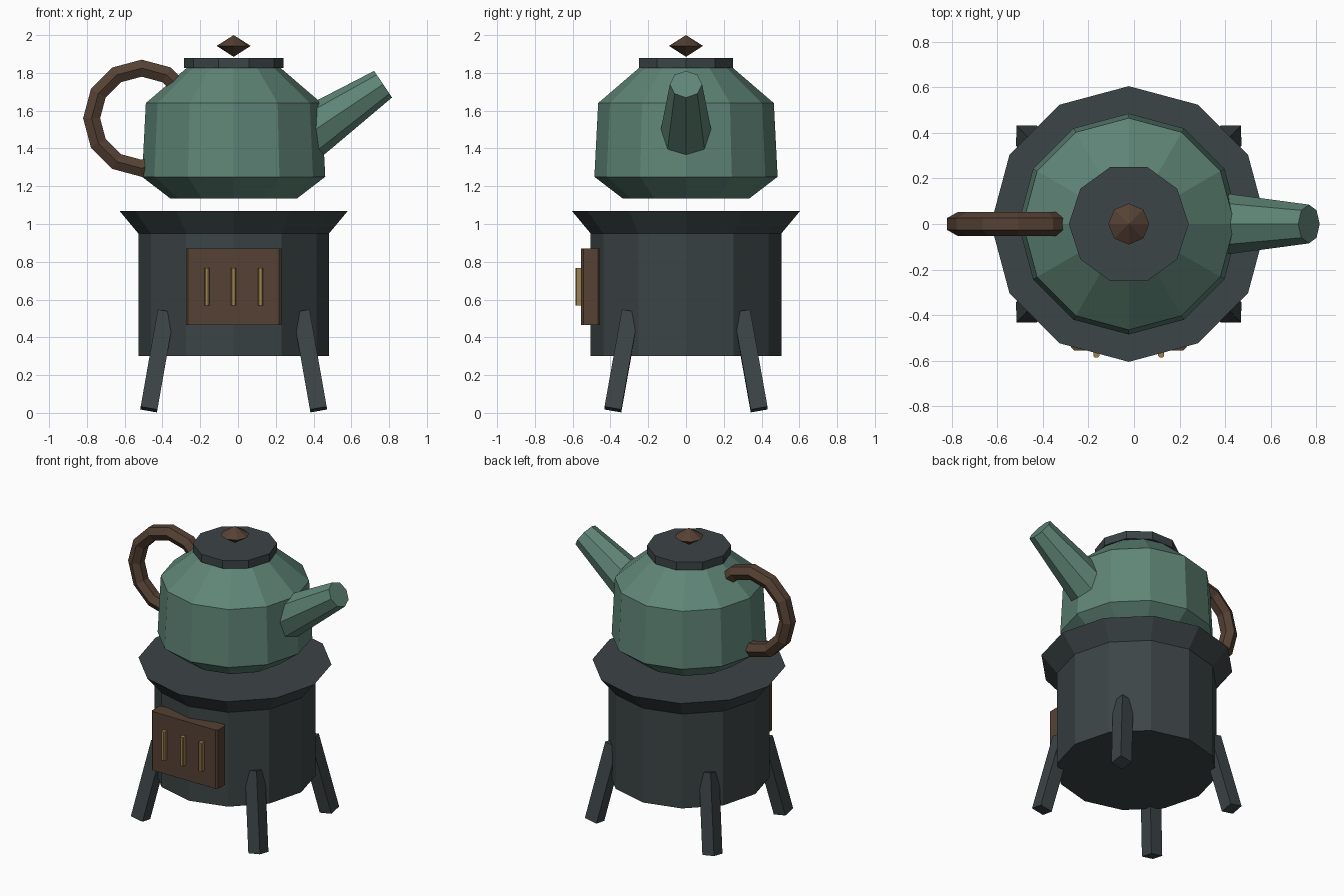
import bpy, bmesh
from math import sin, cos, pi, radians
from mathutils import Vector, Matrix, Euler

if "Cube" in bpy.data.objects:
    bpy.data.objects.remove(bpy.data.objects["Cube"])

CX = -0.023  # shared axis of stove and kettle


def material(name, rgb):
    m = bpy.data.materials.new(name)
    m.diffuse_color = (*rgb, 1)
    m.use_nodes = True
    m.node_tree.nodes["Principled BSDF"].inputs["Base Color"].default_value = m.diffuse_color
    return m


IRON = material("iron", (0.045, 0.058, 0.061))
TEAL = material("teal enamel", (0.115, 0.235, 0.184))
WOOD = material("brown", (0.091, 0.053, 0.034))
BRASS = material("brass", (0.34, 0.22, 0.08))


def finish(name, bm, mat, matrix=None):
    bmesh.ops.recalc_face_normals(bm, faces=bm.faces)
    if matrix:
        bm.transform(matrix)
    mesh = bpy.data.meshes.new(name)
    bm.to_mesh(mesh)
    bm.free()
    mesh.materials.append(mat)
    ob = bpy.data.objects.new(name, mesh)
    bpy.context.collection.objects.link(ob)
    return ob


def bridge(bm, a, b):
    for i in range(len(a)):
        j = (i + 1) % len(a)
        bm.faces.new((a[i], a[j], b[j], b[i]))


def lathe(name, profile, sides, mat, matrix=None):
    """Capped stack of regular polygons from (radius, z) pairs."""
    bm = bmesh.new()
    rings = [[bm.verts.new((r * cos(2 * pi * i / sides), r * sin(2 * pi * i / sides), z))
              for i in range(sides)] for r, z in profile]
    for a, b in zip(rings, rings[1:]):
        bridge(bm, a, b)
    bm.faces.new(rings[0])
    bm.faces.new(rings[-1])
    bmesh.ops.remove_doubles(bm, verts=bm.verts, dist=1e-4)
    return finish(name, bm, mat, matrix or Matrix.Translation((CX, 0, 0)))


def box(name, size, centre, mat, rot=(0, 0, 0), bevel=0):
    """Box, optionally with its upright edges chamfered."""
    bm = bmesh.new()
    bmesh.ops.create_cube(bm, size=1, matrix=Matrix.Diagonal((*size, 1)))
    if bevel:
        upright = [e for e in bm.edges
                   if abs(e.verts[0].co.z - e.verts[1].co.z) > size[2] / 2]
        bmesh.ops.bevel(bm, geom=upright, offset=bevel, segments=1, affect='EDGES')
    return finish(name, bm, mat, Matrix.Translation(centre) @ Euler(rot).to_matrix().to_4x4())


# Stove drum and flared rim
lathe("stove_body", [(0.505, 0.30), (0.505, 0.95)], 12, IRON)
lathe("stove_rim", [(0.505, 0.95), (0.605, 1.07)], 12, IRON)

# Splayed legs
tilt = radians(10)
for sx, side in ((-1, "left"), (1, "right")):
    for sy, end in ((-1, "front"), (1, "back")):
        box(f"{end}_{side}_leg", (0.09, 0.09, 0.53), (CX + sx * 0.404, sy * 0.341, 0.275),
            IRON, rot=(sy * tilt, -sx * tilt, 0))

# Fire door with vent bars
box("fire_door", (0.505, 0.10, 0.405), (CX, -0.505, 0.667), WOOD, bevel=0.012)
for i in (-1, 0, 1):
    box(f"vent_bar_{i + 2}", (0.027, 0.05, 0.198), (CX + i * 0.142, -0.56, 0.668), BRASS, bevel=0.006)

# Kettle body, lid and knob
lathe("kettle_body", [(0.335, 1.135), (0.485, 1.25), (0.465, 1.64), (0.25, 1.825)], 12, TEAL)
lathe("kettle_lid", [(0.263, 1.825), (0.263, 1.88)], 10, IRON)
lathe("lid_knob", [(0, 1.885), (0.09, 1.943), (0, 2.0)], 8, WOOD)

# Tapered spout, rising to the right
axis = Vector((0.832, 0, 0.555))
spout = (Matrix.Translation((0.768, 0, 1.74))
         @ Matrix.Rotation(radians(90 - 33.7), 4, 'Y'))
lathe("spout", [(0.141, -0.5), (0.085, 0)], 8, TEAL, spout)

# Ring handle with hexagonal section, half buried in the kettle
bm = bmesh.new()
rings = []
for i in range(12):
    a = 2 * pi * i / 12
    ring = []
    for k in range(6):
        t = pi / 6 + k * pi / 3
        r = 0.265 + 0.052 * cos(t)
        ring.append(bm.verts.new((-0.51 + r * cos(a), 0.052 * sin(t), 1.56 + r * sin(a))))
    rings.append(ring)
for i in range(12):
    bridge(bm, rings[i], rings[(i + 1) % 12])
finish("handle", bm, WOOD)
